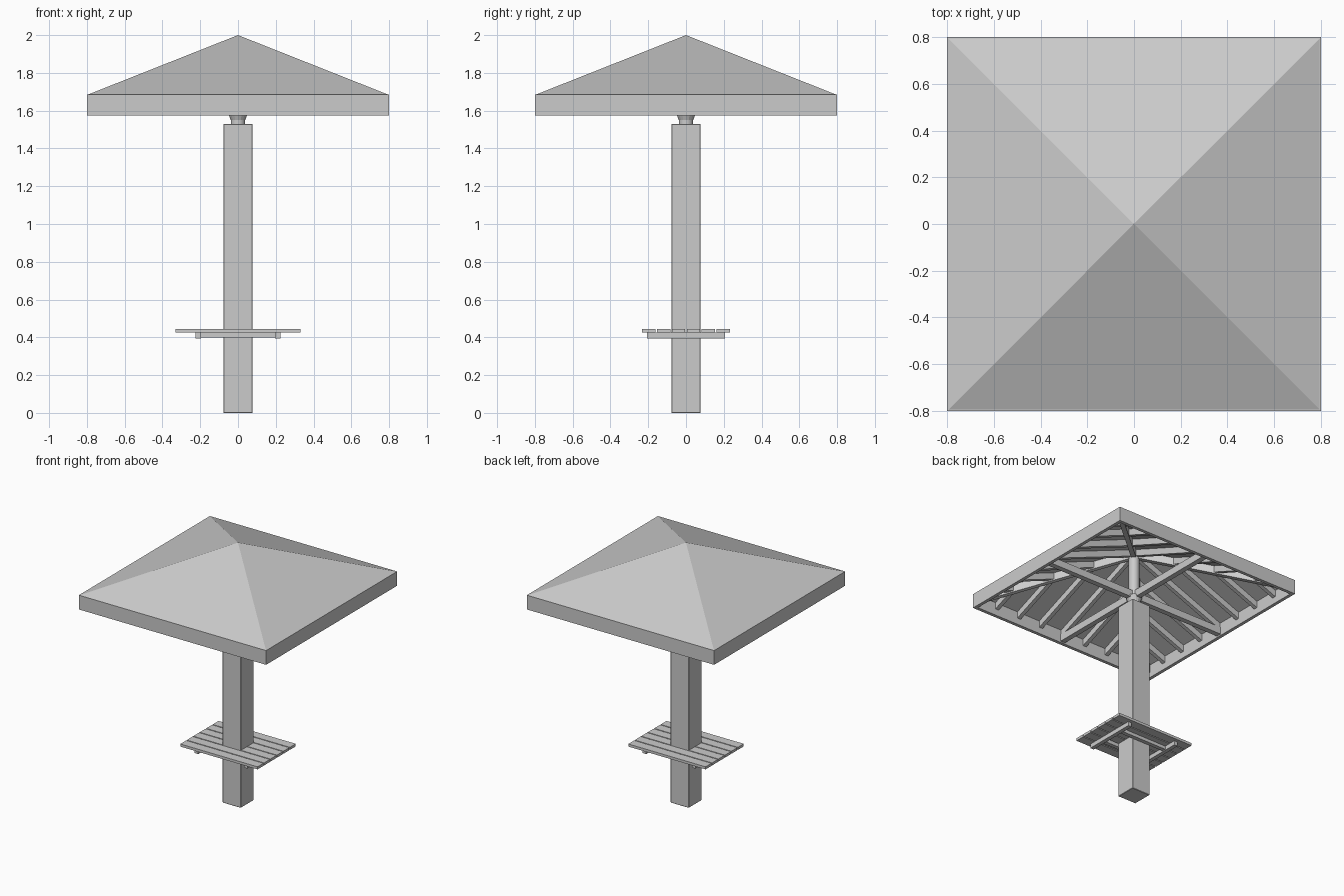
import bpy, bmesh
from mathutils import Vector, Matrix
from math import radians

cube = bpy.data.objects.get("Cube")
if cube:
    bpy.data.objects.remove(cube, do_unlink=True)

mat = bpy.data.materials.new("plain_grey")
mat.use_nodes = True
GREY = (0.6, 0.6, 0.6, 1)
mat.diffuse_color = GREY
mat.node_tree.nodes["Principled BSDF"].inputs["Base Color"].default_value = GREY


def finish(name, bm):
    bmesh.ops.recalc_face_normals(bm, faces=bm.faces)
    mesh = bpy.data.meshes.new(name)
    bm.to_mesh(mesh)
    bm.free()
    mesh.materials.append(mat)
    obj = bpy.data.objects.new(name, mesh)
    bpy.context.scene.collection.objects.link(obj)
    return obj


def add_box(bm, x0, x1, y0, y1, z0, z1):
    size = Matrix.Diagonal((x1 - x0, y1 - y0, z1 - z0, 1))
    move = Matrix.Translation(((x0 + x1) / 2, (y0 + y1) / 2, (z0 + z1) / 2))
    bmesh.ops.create_cube(bm, size=1, matrix=move @ size)


def add_rafter(bm, start, end, width, depth):
    """Sloping bar with plumb-cut ends, its top centre line from start to end."""
    start, end = Vector(start), Vector(end)
    side = (end - start).cross(Vector((0, 0, 1))).normalized() * width / 2
    down = Vector((0, 0, -depth))
    ends = [[bm.verts.new(p + o) for o in (side, -side, down - side, down + side)]
            for p in (start, end)]
    a, b = ends
    bm.faces.new(a)
    bm.faces.new(b)
    for i in range(4):
        j = (i + 1) % 4
        bm.faces.new((a[i], a[j], b[j], b[i]))


def four_sides(bm):
    """Repeat everything in bm around the z axis, once per side."""
    geom = bm.verts[:] + bm.edges[:] + bm.faces[:]
    for k in range(1, 4):
        copy = bmesh.ops.duplicate(bm, geom=geom)["geom"]
        bmesh.ops.rotate(bm, verts=[v for v in copy if isinstance(v, bmesh.types.BMVert)],
                         cent=(0, 0, 0), matrix=Matrix.Rotation(radians(90 * k), 3, "Z"))


HALF, EAVE, PEAK, SKIN = 0.795, 1.685, 2.0, 0.018
SLOPE = (PEAK - EAVE) / HALF


def under_roof(x):
    return EAVE - SKIN + (HALF - x) * SLOPE


# Main square post
bm = bmesh.new()
add_box(bm, -0.078, 0.078, -0.078, 0.078, 0, 1.53)
post = finish("main_post", bm)
bevel = post.modifiers.new("soft_edges", "BEVEL")
bevel.width = 0.003

# Hipped roof shell
bm = bmesh.new()
corners = [(-1, -1), (1, -1), (1, 1), (-1, 1)]
layers = []
for drop in (0, SKIN):
    ring = [bm.verts.new((x * HALF, y * HALF, EAVE - drop)) for x, y in corners]
    layers.append((ring, bm.verts.new((0, 0, PEAK - drop))))
for i in range(4):
    j = (i + 1) % 4
    for ring, tip in layers:
        bm.faces.new((ring[i], ring[j], tip))
    top, low = layers[0][0], layers[1][0]
    bm.faces.new((top[i], top[j], low[j], low[i]))
finish("roof_shell", bm)

# Fascia boards around the eaves
bm = bmesh.new()
add_box(bm, 0.775, 0.8, -0.8, 0.775, 1.575, EAVE)
four_sides(bm)
finish("fascia", bm)

# Jack and common rafters, perpendicular to each eave
bm = bmesh.new()
for step in range(-3, 4):
    y = step * 0.2
    top = max(abs(y) + 0.01, 0.03)
    add_rafter(bm, (0.776, y, under_roof(0.776)), (top, y, under_roof(top)), 0.03, 0.05)
four_sides(bm)
finish("rafters", bm)

# Hip rafters along the diagonals
bm = bmesh.new()
add_rafter(bm, (0.77, 0.77, under_roof(0.78)), (0.02, 0.02, under_roof(0.03)), 0.035, 0.06)
four_sides(bm)
finish("hip_rafters", bm)

# Level cross beams from the centre to each eave
bm = bmesh.new()
add_box(bm, 0.02, 0.776, -0.02, 0.02, 1.585, 1.64)
four_sides(bm)
finish("cross_beams", bm)

# Round king post
bm = bmesh.new()
bmesh.ops.create_cone(bm, cap_ends=True, segments=24, radius1=0.038, radius2=0.038,
                      depth=0.43, matrix=Matrix.Translation((0, 0, 1.735)))
king = finish("king_post", bm)

# Flared collar carrying the beams
bm = bmesh.new()
bmesh.ops.create_cone(bm, cap_ends=True, segments=16, radius1=0.038, radius2=0.058,
                      depth=0.05, matrix=Matrix.Translation((0, 0, 1.575)))
finish("collar", bm)

for poly in king.data.polygons:
    poly.use_smooth = len(poly.vertices) == 4
for edge in king.data.edges:
    a, b = (king.data.vertices[v].co.z for v in edge.vertices)
    edge.use_edge_sharp = abs(a - b) < 0.01

# Table planks with small gaps
bm = bmesh.new()
PITCH, GAP = 0.079, 0.008
for i in range(6):
    y = (i - 2.5) * PITCH
    half = (PITCH - GAP) / 2
    add_box(bm, -0.33, 0.33, y - half, y + half, 0.425, 0.445)
finish("table_planks", bm)

# Table bearers and the rails clamped to the post
bm = bmesh.new()
for s in (-1, 1):
    add_box(bm, s * 0.21 - 0.015, s * 0.21 + 0.015, -0.207, 0.207, 0.393, 0.425)
    add_box(bm, -0.2, 0.2, s * 0.093 - 0.015, s * 0.093 + 0.015, 0.4, 0.425)
finish("table_bearers", bm)
